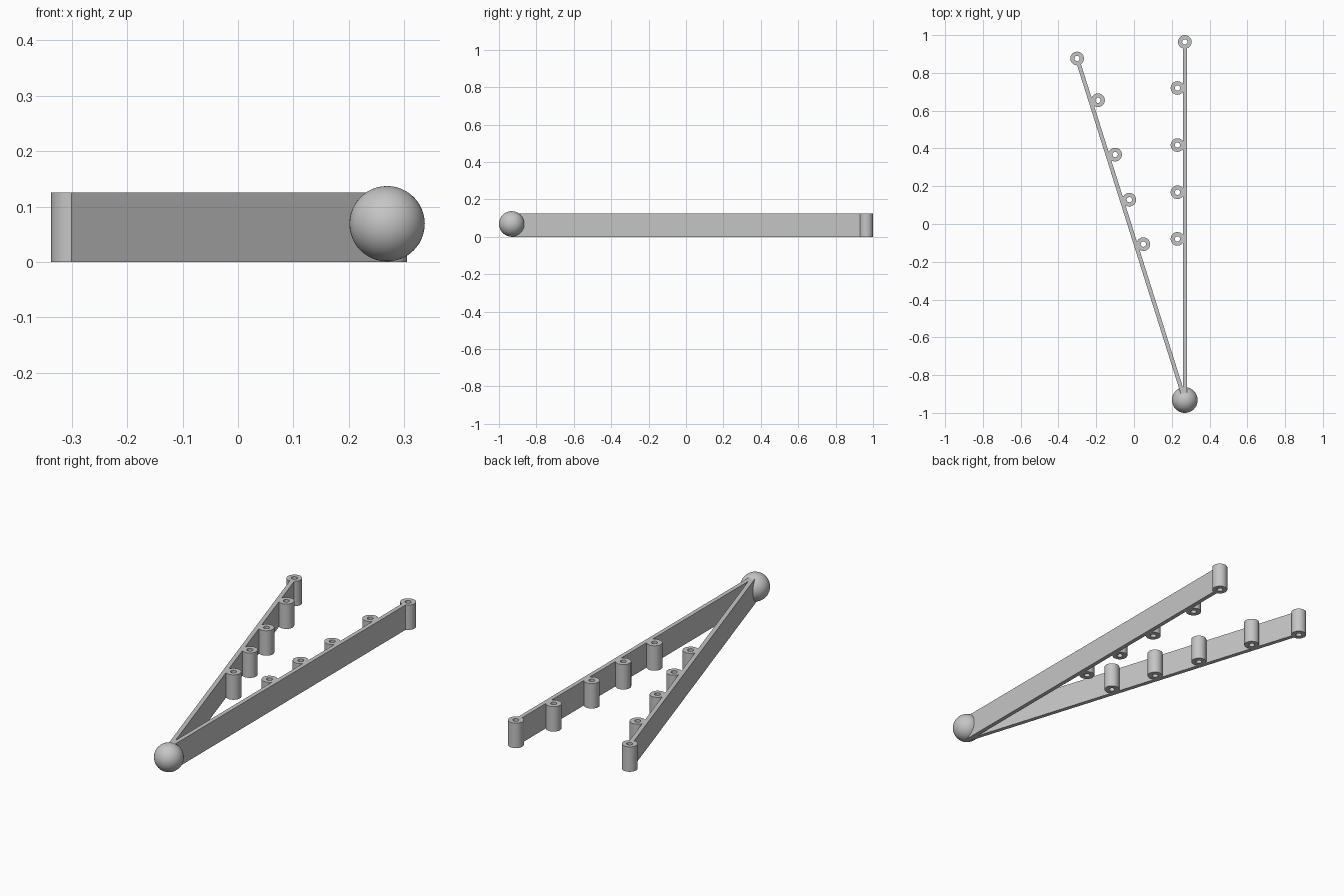
import bpy
import bmesh
from math import radians, sin, cos
from mathutils import Vector, Matrix

cube = bpy.data.objects.get("Cube")
if cube:
    bpy.data.objects.remove(cube, do_unlink=True)

grey = bpy.data.materials.new("light_grey")
grey.use_nodes = True
colour = (0.56, 0.56, 0.56, 1)
grey.diffuse_color = colour
grey.node_tree.nodes["Principled BSDF"].inputs["Base Color"].default_value = colour

HEIGHT = 0.125
THICK = 0.021
PIVOT = Vector((0.269, -0.932, 0))
LENGTH = 1.896
TUBE_R, HOLE_R = 0.036, 0.014
STATIONS = (0.853, 1.1, 1.35, 1.652)


def add_object(name, bm, smooth):
    bmesh.ops.recalc_face_normals(bm, faces=bm.faces)
    mesh = bpy.data.meshes.new(name)
    bm.to_mesh(mesh)
    bm.free()
    mesh.materials.append(grey)
    obj = bpy.data.objects.new(name, mesh)
    bpy.context.collection.objects.link(obj)
    if smooth:
        bpy.ops.object.select_all(action='DESELECT')
        obj.select_set(True)
        bpy.context.view_layer.objects.active = obj
        bpy.ops.object.shade_smooth_by_angle(angle=radians(35))
    return obj


def add_tube(name, centre):
    # Rectangular section spun into an open-ended tube
    bm = bmesh.new()
    section = [(HOLE_R, 0), (TUBE_R, 0), (TUBE_R, HEIGHT), (HOLE_R, HEIGHT)]
    verts = [bm.verts.new((r, 0, z)) for r, z in section]
    edges = [bm.edges.new((verts[i], verts[i - 1])) for i in range(len(verts))]
    bmesh.ops.spin(bm, geom=verts + edges, cent=(0, 0, 0), axis=(0, 0, 1),
                   angle=radians(360), steps=40, use_merge=True)
    bmesh.ops.remove_doubles(bm, verts=bm.verts, dist=0.0001)
    bmesh.ops.translate(bm, verts=bm.verts, vec=centre)
    add_object(name, bm, True)


def add_arm(name, angle, inward_sign):
    along = Vector((-sin(angle), cos(angle), 0))
    inward = Vector((cos(angle), sin(angle), 0)) * inward_sign

    # Flat bar, stopping short of the end tube's hole
    bar_length = LENGTH - 0.02
    bm = bmesh.new()
    bmesh.ops.create_cube(bm, size=1)
    bmesh.ops.scale(bm, verts=bm.verts, vec=(THICK, bar_length, HEIGHT))
    bmesh.ops.rotate(bm, verts=bm.verts, matrix=Matrix.Rotation(angle, 3, 'Z'))
    middle = PIVOT + along * bar_length / 2 + Vector((0, 0, HEIGHT / 2))
    bmesh.ops.translate(bm, verts=bm.verts, vec=middle)
    add_object(name + "_bar", bm, False)

    # Tubes along the inner face and at the tip
    for i, distance in enumerate(STATIONS, 1):
        add_tube(f"{name}_tube_{i}", PIVOT + along * distance + inward * 0.039)
    add_tube(name + "_end_tube", PIVOT + along * LENGTH)


add_arm("left_arm", 0, -1)
add_arm("right_arm", radians(17.5), 1)

# Ball joining the two arms
ball = bmesh.new()
bmesh.ops.create_uvsphere(ball, u_segments=48, v_segments=24, radius=0.068)
bmesh.ops.translate(ball, verts=ball.verts, vec=PIVOT + Vector((0, 0, 0.069)))
add_object("pivot_ball", ball, True)
